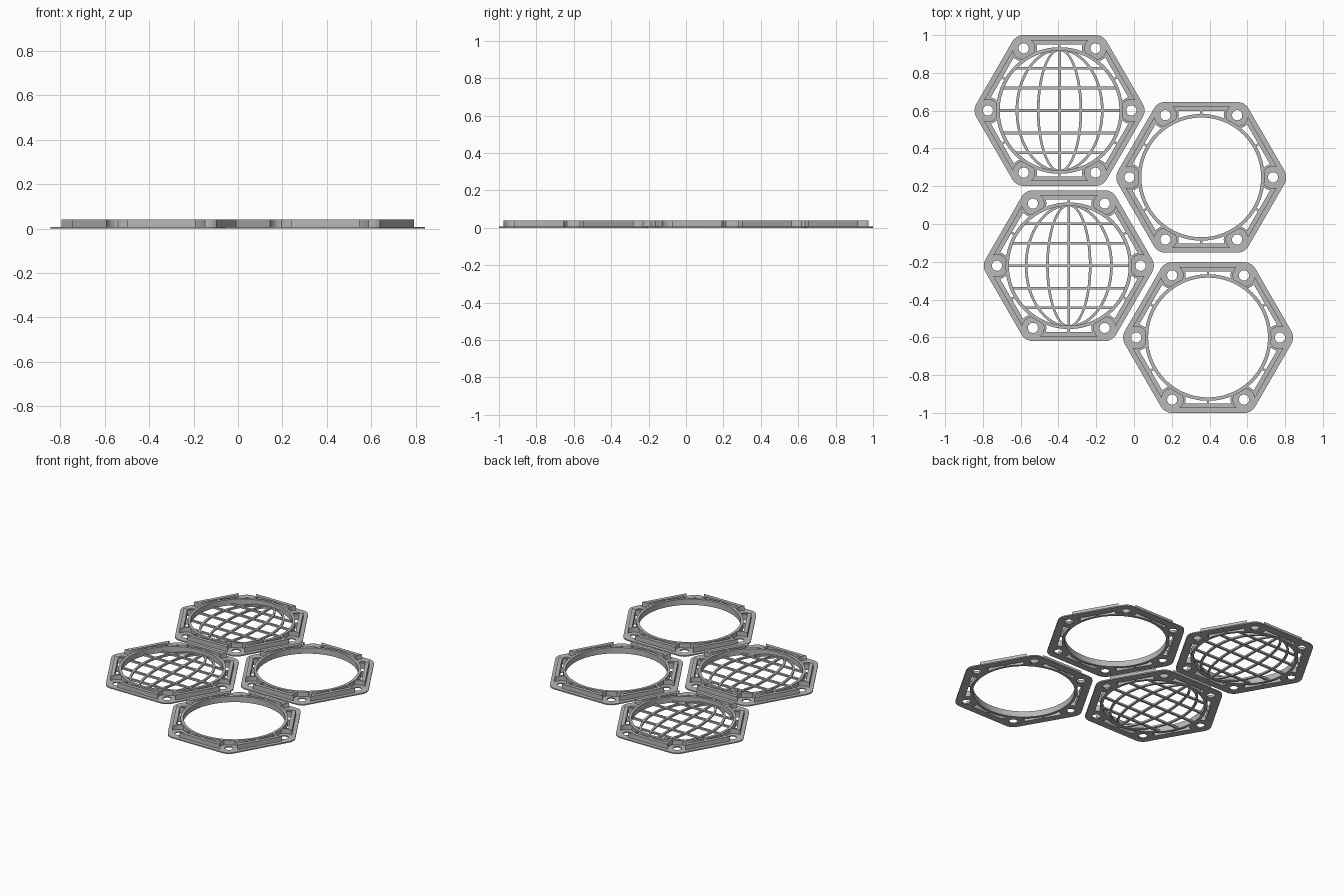
import bpy, bmesh
from math import pi, cos, sin, sqrt, radians

cube = bpy.data.objects.get("Cube")
if cube:
    bpy.data.objects.remove(cube, do_unlink=True)

# Dimensions
FLANGE, WALL, GRID = 0.008, 0.04, 0.012
HOLE_DIST, BORE = 0.38, 0.317
SIDE_OUT, SIDE_IN = 0.374, 0.35
CORNERS = [(HOLE_DIST * cos(i * pi / 3), HOLE_DIST * sin(i * pi / 3)) for i in range(6)]

grey = bpy.data.materials.new("plain grey")
grey.use_nodes = True
grey.diffuse_color = (0.48, 0.48, 0.48, 1)
grey.node_tree.nodes["Principled BSDF"].inputs["Base Color"].default_value = grey.diffuse_color


def circle(r, n, cx=0, cy=0):
    return [(cx + r * cos(2 * pi * i / n), cy + r * sin(2 * pi * i / n)) for i in range(n)]


def hexagon(apothem):
    return circle(apothem * 2 / sqrt(3), 6)


def box(angle, x0, x1, half):
    c, s = cos(angle), sin(angle)
    pts = [(x0, -half), (x1, -half), (x1, half), (x0, half)]
    return [(x * c - y * s, x * s + y * c) for x, y in pts]


def prisms(name, outlines, z0, z1):
    """One object made of a prism for each outline."""
    bm = bmesh.new()
    for pts in outlines:
        low = [bm.verts.new((x, y, z0)) for x, y in pts]
        high = [bm.verts.new((x, y, z1)) for x, y in pts]
        bm.faces.new(low[::-1])
        bm.faces.new(high)
        for i in range(len(pts)):
            j = (i + 1) % len(pts)
            bm.faces.new((low[i], low[j], high[j], high[i]))
    mesh = bpy.data.meshes.new(name)
    bm.to_mesh(mesh)
    bm.free()
    obj = bpy.data.objects.new(name, mesh)
    bpy.context.collection.objects.link(obj)
    return obj


def combine(obj, other, operation):
    """Apply a boolean and remove the helper."""
    mod = obj.modifiers.new("cut", "BOOLEAN")
    mod.solver, mod.operation, mod.object = "EXACT", operation, other
    graph = bpy.context.evaluated_depsgraph_get()
    mesh = bpy.data.meshes.new_from_object(obj.evaluated_get(graph))
    obj.modifiers.clear()
    obj.data = mesh
    bpy.data.objects.remove(other, do_unlink=True)


def finish(mesh):
    mesh.materials.clear()
    mesh.materials.append(grey)
    mesh.shade_smooth()
    mesh.set_sharp_from_angle(angle=radians(30))


# Flange with rounded corners, carrying the raised hexagonal wall
rounded = []
for i, (cx, cy) in enumerate(CORNERS):
    for k in range(9):
        a = i * pi / 3 + radians(-30 + 60 * k / 8)
        rounded.append((cx + 0.07 * cos(a), cy + 0.07 * sin(a)))
frame = prisms("frame", [rounded], 0, FLANGE)
combine(frame, prisms("wall", [hexagon(SIDE_OUT)], FLANGE / 2, WALL), "UNION")

# Pocket inside the wall, leaving a curved hook around every corner
pocket = prisms("pocket", [hexagon(SIDE_IN)], -0.1, 0.1)
combine(pocket, prisms("posts", [circle(0.071, 40, *c) for c in CORNERS], -0.2, 0.2), "DIFFERENCE")
combine(frame, pocket, "DIFFERENCE")
combine(frame, prisms("seats", [circle(0.058, 40, *c) for c in CORNERS], FLANGE, 0.1), "DIFFERENCE")

# Round rim, small ribs to the wall, central opening and screw holes
combine(frame, prisms("rim", [circle(0.335, 96)], 0, WALL), "UNION")
ribs = [box(radians(30 + 60 * i), 0.325, 0.36, 0.006) for i in range(6)]
combine(frame, prisms("ribs", ribs, 0.001, WALL - 0.002), "UNION")
combine(frame, prisms("opening", [circle(BORE, 96)], -0.1, 0.1), "DIFFERENCE")
combine(frame, prisms("holes", [circle(0.027, 24, *c) for c in CORNERS], -0.1, 0.1), "DIFFERENCE")
finish(frame.data)

# Globe grid: straight bars, and oval loops inside the rim
HALF = 0.007
outlines = [box(pi / 2, -0.325, 0.325, HALF)]
for y in (-0.223, -0.119, 0, 0.119, 0.223):
    reach = sqrt(0.325 ** 2 - y ** 2)
    outlines.append([(px, py + y) for px, py in box(0, -reach, reach, HALF)])
grid = prisms("globe_grid", outlines, 0, GRID)
bm = bmesh.new()
bm.from_mesh(grid.data)
N = 64
for rx in (0.113, 0.226):
    loops = []
    for off, z in ((HALF, 0), (HALF, GRID), (-HALF, GRID), (-HALF, 0)):
        loops.append([bm.verts.new((x * (rx + off), y * (0.322 + off), z)) for x, y in circle(1, N)])
    for k in range(4):
        a, b = loops[k], loops[(k + 1) % 4]
        for i in range(N):
            j = (i + 1) % N
            bm.faces.new((a[i], a[j], b[j], b[i]))
bm.to_mesh(grid.data)
bm.free()
finish(grid.data)

# Four panels, two of them with a grid
panels = [("back_right", -0.394, 0.601, True), ("back_left", 0.356, 0.247, False),
          ("front_right", -0.345, -0.221, True), ("front_left", 0.392, -0.601, False)]
for label, x, y, has_grid in panels:
    for part in [frame] + ([grid] if has_grid else []):
        copy = bpy.data.objects.new(label + "_" + part.name, part.data)
        copy.location = (x, y, 0)
        bpy.context.collection.objects.link(copy)
for part in (frame, grid):
    bpy.data.objects.remove(part, do_unlink=True)
